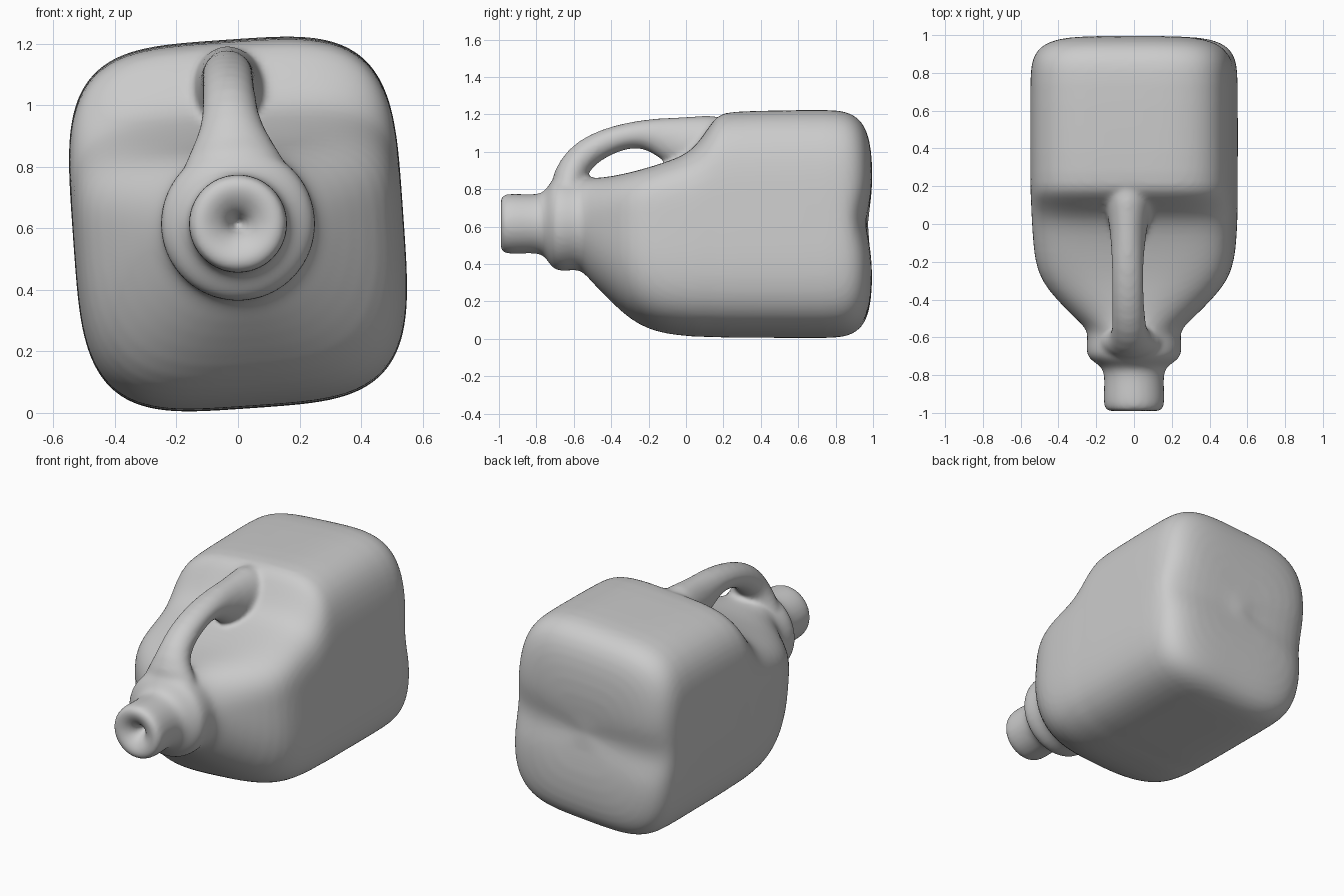
import bpy, bmesh, math
from mathutils import Vector, Matrix

if "Cube" in bpy.data.objects:
    bpy.data.objects.remove(bpy.data.objects["Cube"])

CZ = 0.615      # height of the neck axis
SEG = 64        # points per cross-section


def loft(bm, rings):
    """Skin a list of closed rings and cap both ends."""
    loops = [[bm.verts.new(p) for p in ring] for ring in rings]
    for a, b in zip(loops, loops[1:]):
        n = len(a)
        for i in range(n):
            bm.faces.new((a[i], a[(i + 1) % n], b[(i + 1) % n], b[i]))
    bm.faces.new(loops[0])
    bm.faces.new(loops[-1][::-1])


def body_ring(y, half_w, z_bot, z_top, power):
    """Superellipse section; upper and lower halves have their own height."""
    ring = []
    for i in range(SEG):
        t = 2 * math.pi * i / SEG
        c, s = math.cos(t), math.sin(t)
        half_h = z_top - CZ if s >= 0 else CZ - z_bot
        r = (abs(c / half_w) ** power + abs(s / half_h) ** power) ** (-1 / power)
        z = CZ + r * s
        # shallow horizontal dent across the base of the jug
        k = min(1, max(0, (y - 0.82) / 0.14))
        dent = 0.035 * k * math.exp(-((z - 0.6) / 0.13) ** 2)
        ring.append(Vector((r * c, y - dent, z)))
    return ring


def round_ring(y, r):
    return body_ring(y, r, CZ - r, CZ + r, 2)


bm = bmesh.new()

# mouth dimple, neck and collar: (y, radius)
neck = [(-0.87, 0.015), (-0.93, 0.03), (-0.965, 0.055), (-0.99, 0.10),
        (-0.995, 0.13), (-0.98, 0.155), (-0.94, 0.162), (-0.86, 0.158),
        (-0.78, 0.157), (-0.75, 0.18), (-0.72, 0.23), (-0.69, 0.252),
        (-0.64, 0.252), (-0.59, 0.245), (-0.55, 0.255)]

# shoulder, recess step and main body: (y, half width, bottom, top, squareness)
body = [(-0.50, 0.31, 0.30, 0.855, 2.3), (-0.40, 0.41, 0.20, 0.865, 2.8),
        (-0.30, 0.49, 0.11, 0.88, 3.3), (-0.20, 0.52, 0.06, 0.905, 3.8),
        (-0.10, 0.53, 0.035, 0.935, 4), (0.00, 0.535, 0.025, 0.975, 4),
        (0.06, 0.537, 0.02, 1.03, 4), (0.12, 0.537, 0.02, 1.12, 4),
        (0.17, 0.537, 0.018, 1.19, 4), (0.24, 0.538, 0.015, 1.207, 4),
        (0.50, 0.538, 0.015, 1.212, 4), (0.78, 0.538, 0.012, 1.217, 4),
        (0.86, 0.53, 0.022, 1.205, 4), (0.92, 0.505, 0.05, 1.175, 4),
        (0.965, 0.45, 0.105, 1.115, 4), (0.992, 0.35, 0.21, 1.01, 4),
        (1.0, 0.20, 0.38, 0.84, 3.5), (1.0, 0.08, 0.52, 0.71, 2.5)]

loft(bm, [round_ring(*p) for p in neck] + [body_ring(*p) for p in body])

# handle: (y, z, thickness radius, width radius)
path = [(0.25, 1.02, 0.17, 0.16), (0.10, 1.03, 0.17, 0.12),
        (-0.05, 1.05, 0.14, 0.095), (-0.18, 1.098, 0.085, 0.085),
        (-0.30, 1.093, 0.068, 0.083), (-0.42, 1.058, 0.072, 0.085),
        (-0.53, 1.00, 0.08, 0.088), (-0.605, 0.92, 0.085, 0.10),
        (-0.63, 0.82, 0.10, 0.165), (-0.63, 0.70, 0.10, 0.21)]
handle = []
for i, (y, z, thick, wide) in enumerate(path):
    a, b = path[max(i - 1, 0)], path[min(i + 1, len(path) - 1)]
    tangent = Vector((0, b[0] - a[0], b[1] - a[1])).normalized()
    side = Vector((1, 0, 0))
    up = side.cross(tangent)
    handle.append([Vector((0, y, z)) + side * wide * math.cos(t) + up * thick * math.sin(t)
                   for t in (2 * math.pi * k / 24 for k in range(24))])
loft(bm, handle)

# the whole jug leans slightly about its long axis
lean = Matrix.Rotation(math.radians(-4), 4, 'Y')
centre = Vector((0, 0, CZ))
bmesh.ops.transform(bm, matrix=Matrix.Translation(centre) @ lean @ Matrix.Translation(-centre),
                    verts=bm.verts)
bmesh.ops.recalc_face_normals(bm, faces=bm.faces)

mesh = bpy.data.meshes.new("jug")
bm.to_mesh(mesh)
bm.free()
jug = bpy.data.objects.new("jug", mesh)
bpy.context.collection.objects.link(jug)

# fuse handle and body into one softly blended skin
sub = jug.modifiers.new("round", 'SUBSURF')
sub.levels = sub.render_levels = 1
fuse = jug.modifiers.new("fuse", 'REMESH')
fuse.mode = 'VOXEL'
fuse.voxel_size = 0.014
fuse.use_smooth_shade = True
soft = jug.modifiers.new("soften", 'SMOOTH')
soft.factor = 0.5
soft.iterations = 8
